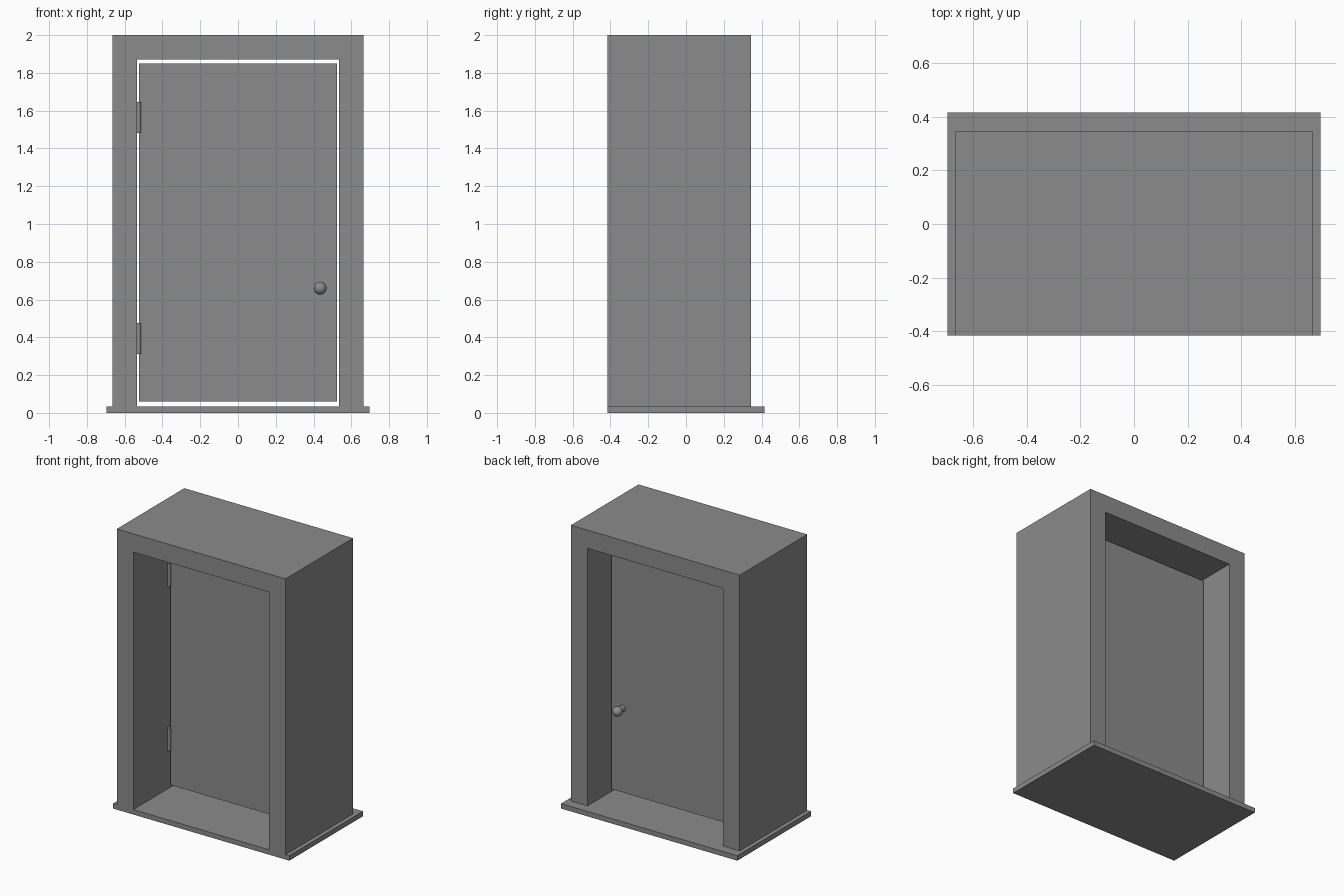
import bpy
import bmesh
from math import radians
from mathutils import Matrix, Vector

cube = bpy.data.objects.get("Cube")
if cube:
    bpy.data.objects.remove(cube, do_unlink=True)

grey = bpy.data.materials.new("plain grey")
grey.use_nodes = True
colour = (0.26, 0.26, 0.26, 1)
grey.diffuse_color = colour
grey.node_tree.nodes["Principled BSDF"].inputs["Base Color"].default_value = colour


def finish(name, bm, smooth=False):
    """Turn a bmesh into a named grey object."""
    bmesh.ops.recalc_face_normals(bm, faces=bm.faces)
    mesh = bpy.data.meshes.new(name)
    bm.to_mesh(mesh)
    bm.free()
    mesh.materials.append(grey)
    obj = bpy.data.objects.new(name, mesh)
    bpy.context.collection.objects.link(obj)
    if smooth:
        bpy.ops.object.select_all(action="DESELECT")
        obj.select_set(True)
        bpy.context.view_layer.objects.active = obj
        bpy.ops.object.shade_smooth_by_angle(angle=radians(40))
    return obj


def extrude_profile(name, points, y0, y1):
    """Extrude an outline in the xz plane from y0 to y1."""
    bm = bmesh.new()
    face = bm.faces.new([bm.verts.new((x, y0, z)) for x, z in points])
    new = bmesh.ops.extrude_face_region(bm, geom=[face])["geom"]
    bmesh.ops.translate(bm, vec=(0, y1 - y0, 0),
                        verts=[v for v in new if isinstance(v, bmesh.types.BMVert)])
    # The starting face is kept by the extrusion and closes the front
    return finish(name, bm)


def rectangle(x, z0, z1):
    return [(-x, z0), (x, z0), (x, z1), (-x, z1)]


# Threshold slab, door frame and door leaf
FLOOR = 0.035
DOOR_FRONT, DOOR_BACK = -0.013, 0.09
extrude_profile("threshold", rectangle(0.695, 0, FLOOR), -0.415, 0.415)

half = [(0.535, 1.87), (0.535, FLOOR), (0.665, FLOOR), (0.665, 2.0)]
arch = half + [(-x, z) for x, z in reversed(half)]
extrude_profile("door_frame", arch, -0.415, 0.345)

extrude_profile("door_leaf", rectangle(0.525, 0.06, 1.85), DOOR_FRONT, DOOR_BACK)

# Hinge barrels on the front of the door's right edge
for name, z in (("lower_hinge", 0.393), ("upper_hinge", 1.563)):
    bm = bmesh.new()
    bmesh.ops.create_cone(bm, cap_ends=True, segments=16, radius1=0.012,
                          radius2=0.012, depth=0.165,
                          matrix=Matrix.Translation((-0.526, -0.024, z)))
    finish(name, bm, smooth=True)

# Knob with a short neck on both faces of the door
for side, surface, way in (("front", DOOR_FRONT, -1), ("back", DOOR_BACK, 1)):
    base = Vector((0.435, surface, 0.66))
    turn = Matrix.Rotation(radians(90), 4, "X")
    bm = bmesh.new()
    bmesh.ops.create_uvsphere(bm, u_segments=24, v_segments=16, radius=0.034,
                              matrix=Matrix.Translation(base + Vector((0, way * 0.06, 0))) @ turn)
    finish(side + "_knob", bm, smooth=True)

    bm = bmesh.new()
    bmesh.ops.create_cone(bm, cap_ends=True, segments=24, radius1=0.022,
                          radius2=0.022, depth=0.06,
                          matrix=Matrix.Translation(base + Vector((0, way * 0.025, 0))) @ turn)
    finish(side + "_knob_neck", bm, smooth=True)
